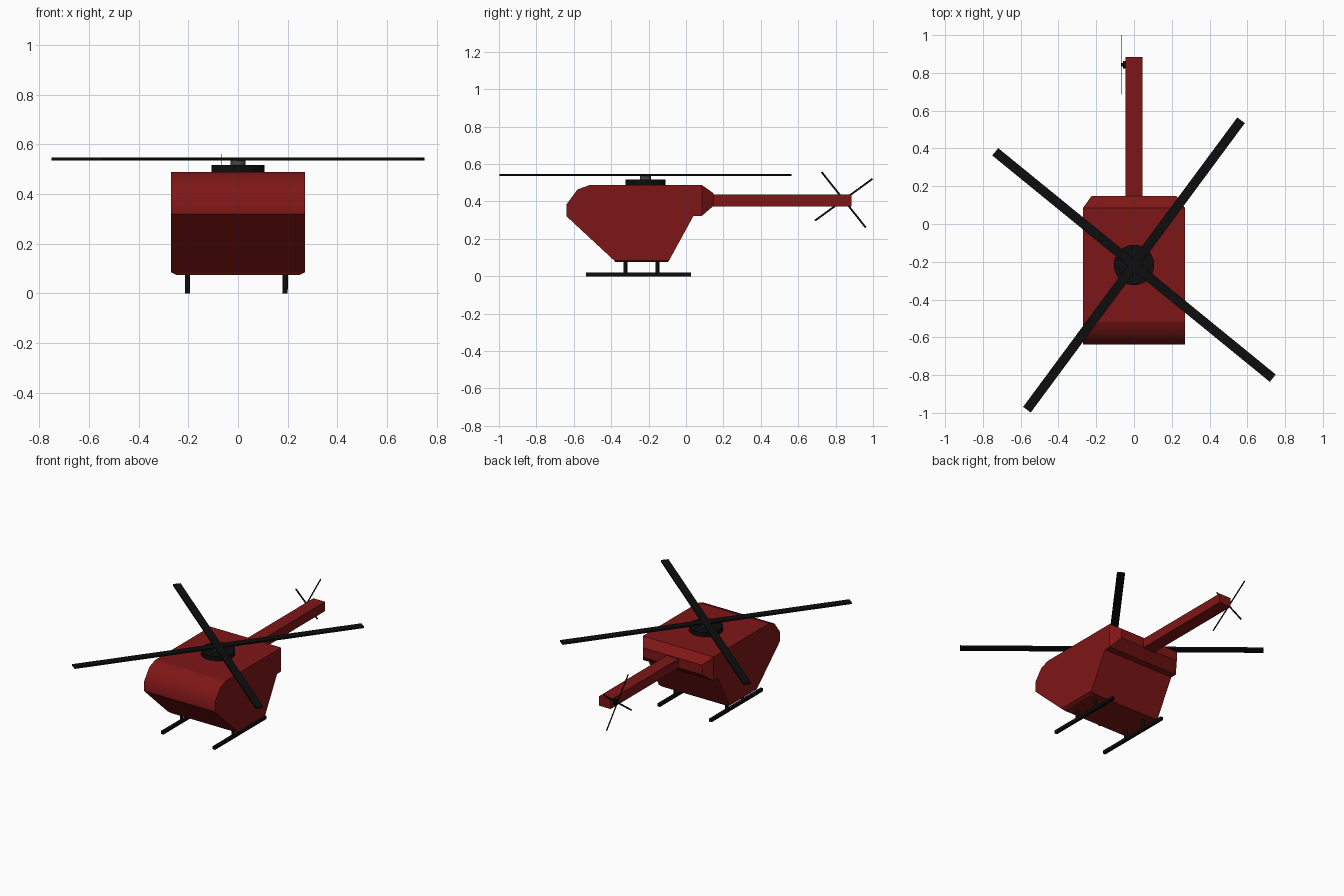
import bpy, bmesh
from math import radians, pi
from mathutils import Vector, Matrix

if "Cube" in bpy.data.objects:
    bpy.data.objects.remove(bpy.data.objects["Cube"])


def material(name, rgb):
    m = bpy.data.materials.new(name)
    m.diffuse_color = (*rgb, 1)
    m.use_nodes = True
    m.node_tree.nodes["Principled BSDF"].inputs["Base Color"].default_value = m.diffuse_color
    return m


RED = material("dark_red", (0.21, 0.008, 0.008))
BLACK = material("black", (0.004, 0.004, 0.004))
GREY = material("dark_grey", (0.06, 0.06, 0.06))


def finish(bm, name, mat):
    bmesh.ops.recalc_face_normals(bm, faces=bm.faces)
    me = bpy.data.meshes.new(name)
    bm.to_mesh(me)
    bm.free()
    me.materials.append(mat)
    ob = bpy.data.objects.new(name, me)
    bpy.context.collection.objects.link(ob)
    return ob


def box(name, centre, size, mat, rot=Matrix()):
    bm = bmesh.new()
    m = Matrix.Translation(centre) @ rot @ Matrix.Diagonal((*size, 1))
    bmesh.ops.create_cube(bm, size=1, matrix=m)
    return finish(bm, name, mat)


def cylinder(name, centre, radius, depth, mat, sides=32, axis="Z"):
    bm = bmesh.new()
    rot = Matrix.Rotation(pi / 2, 4, "Y") if axis == "X" else Matrix()
    bmesh.ops.create_cone(bm, cap_ends=True, segments=sides, radius1=radius,
                          radius2=radius, depth=depth,
                          matrix=Matrix.Translation(centre) @ rot)
    ob = finish(bm, name, mat)
    for p in ob.data.polygons:
        p.use_smooth = len(p.vertices) == 4
    return ob


def taper(bm, near, move, scale):
    """Extrude the face closest to a point, then shrink its end."""
    face = min(bm.faces, key=lambda f: (f.calc_center_median() - Vector(near)).length)
    new = bmesh.ops.extrude_discrete_faces(bm, faces=[face])["faces"][0]
    c = new.calc_center_median()
    for v in new.verts:
        d = v.co - c
        v.co = c + Vector(move) + Vector(a * b for a, b in zip(d, scale))


# Cabin: side profile extruded across, with tapered back and belly
profile = [(-0.385, 0.085), (-0.09, 0.085), (0.04, 0.323), (0.085, 0.323),
           (0.085, 0.488), (-0.515, 0.488), (-0.58, 0.464), (-0.638, 0.386),
           (-0.638, 0.32)]
W = 0.27
bm = bmesh.new()
side = bm.faces.new([bm.verts.new((-W, y, z)) for y, z in profile])
ext = bmesh.ops.extrude_face_region(bm, geom=[side])["geom"]
bmesh.ops.translate(bm, vec=(2 * W, 0, 0),
                    verts=[g for g in ext if isinstance(g, bmesh.types.BMVert)])
taper(bm, (0, 0.085, 0.405), (0, 0.063, 0.005), (0.833, 1, 0.4))
taper(bm, (0, -0.237, 0.085), (0, 0, -0.01), (0.925, 0.95, 1))
bm.normal_update()
cabin = finish(bm, "cabin", RED)
# Only the rounded nose strips are smooth
for p in cabin.data.polygons:
    p.use_smooth = p.center.y < -0.5 and p.normal.z > -0.1 and abs(p.normal.x) < 0.5

# Tail boom
box("tail_boom", (0, 0.485, 0.406), (0.09, 0.8, 0.064), RED)

# Main rotor
RY = -0.217
cylinder("rotor_plate", (0, RY, 0.502), 0.107, 0.032, BLACK)
cylinder("rotor_mast", (0, RY, 0.528), 0.03, 0.036, GREY)
for i, (angle, length) in enumerate([(53.5, 1.906), (-39.2, 1.896)]):
    box(f"main_rotor_blade_{i + 1}", (0, RY, 0.541), (length, 0.05, 0.011), BLACK,
        Matrix.Rotation(radians(angle), 4, "Z"))

# Tail rotor on the left side
TY, TZ = 0.843, 0.409
cylinder("tail_rotor_hub", (-0.051, TY, TZ), 0.02, 0.016, BLACK, 16, "X")
cylinder("tail_rotor_pin", (-0.062, TY, TZ), 0.01, 0.014, BLACK, 16, "X")
for i, angle in enumerate((36, -51.5)):
    box(f"tail_rotor_blade_{i + 1}", (-0.067, TY, TZ), (0.003, 0.38, 0.01), BLACK,
        Matrix.Rotation(radians(angle), 4, "X"))

# Landing skids and their legs
for side_name, x in (("left", -0.204), ("right", 0.19)):
    box(f"{side_name}_skid", (x, -0.254, 0.01), (0.02, 0.562, 0.02), BLACK)
    for end, y in (("front", -0.324), ("back", -0.153)):
        cylinder(f"{side_name}_{end}_leg", (x, y, 0.05), 0.0105, 0.07, BLACK, 12)
